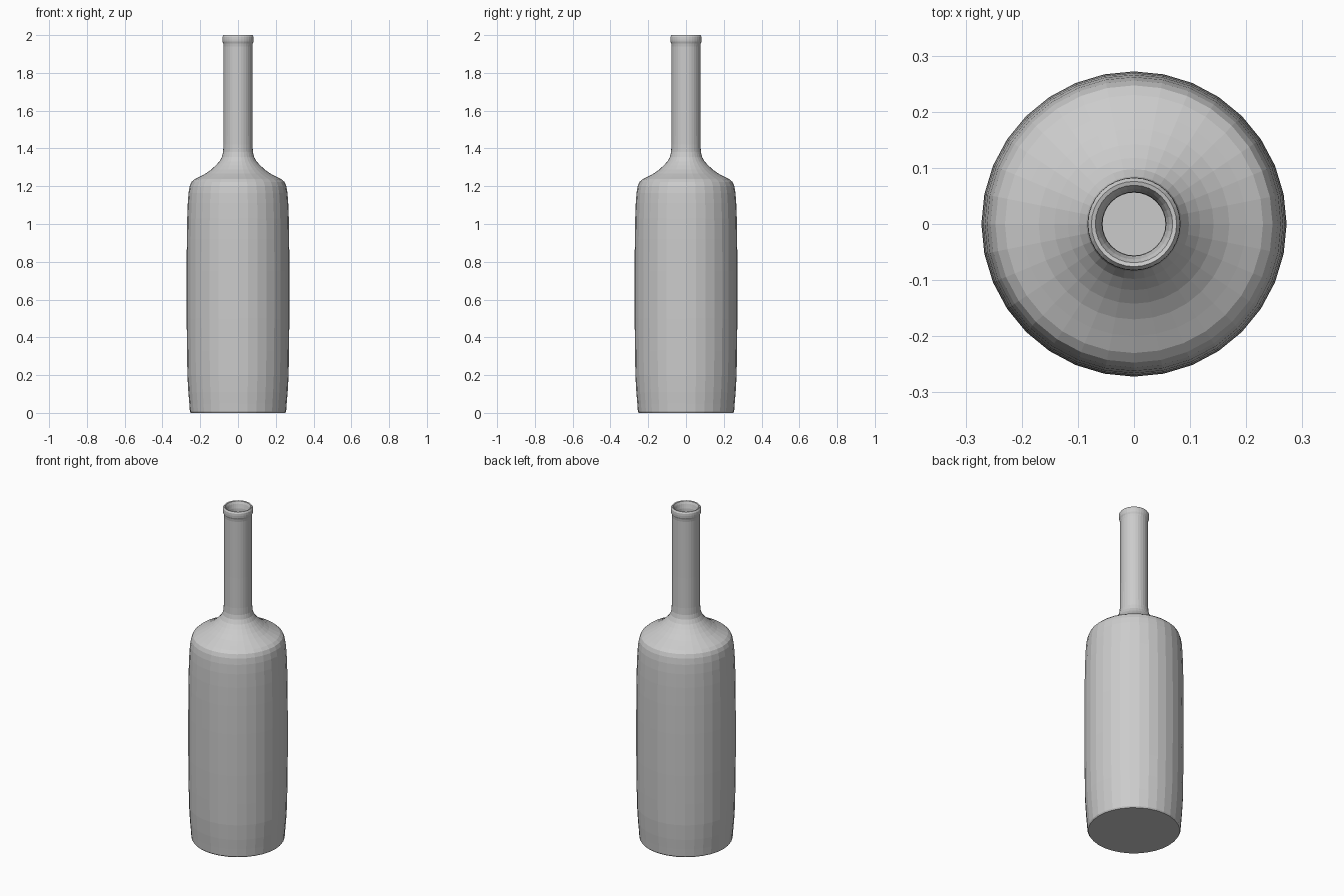
import bpy, bmesh, math

SIDES = 32


def lathe(name, profile):
    """Revolve (radius, z) points about z; both ends are closed with a disc."""
    bm = bmesh.new()
    rings = []
    for r, z in profile:
        rings.append([bm.verts.new((r * math.cos(2 * math.pi * i / SIDES),
                                    r * math.sin(2 * math.pi * i / SIDES), z))
                      for i in range(SIDES)])
    for a, b in zip(rings, rings[1:]):
        for i in range(SIDES):
            j = (i + 1) % SIDES
            bm.faces.new((a[i], a[j], b[j], b[i]))
    bm.faces.new(rings[0][::-1])
    bm.faces.new(rings[-1])
    mesh = bpy.data.meshes.new(name)
    bm.to_mesh(mesh)
    bm.free()
    obj = bpy.data.objects.new(name, mesh)
    bpy.context.collection.objects.link(obj)
    return obj


# Outer wall: base, body, shoulder, neck
outer = [(0.25, 0.0), (0.255, 0.008), (0.258, 0.05), (0.263, 0.11), (0.268, 0.2),
         (0.27, 0.33), (0.272, 0.5), (0.272, 0.75), (0.271, 0.92), (0.269, 1.03),
         (0.266, 1.11), (0.262, 1.165), (0.256, 1.2), (0.247, 1.222),
         (0.23, 1.237), (0.2, 1.252), (0.17, 1.268), (0.142, 1.288),
         (0.118, 1.31), (0.098, 1.332), (0.085, 1.355), (0.079, 1.38),
         (0.077, 1.42), (0.076, 1.6), (0.076, 1.94)]
# Rounded lip rolling into the mouth
lip = [(0.078, 1.955), (0.082, 1.965), (0.083, 1.978), (0.082, 1.991),
       (0.076, 2.0), (0.069, 1.998), (0.063, 1.985), (0.057, 1.96)]
# Inner wall running down to the floor
inner = [(0.056, 1.92), (0.056, 1.4), (0.063, 1.355), (0.08, 1.32),
         (0.13, 1.27), (0.19, 1.235), (0.23, 1.21), (0.242, 1.165),
         (0.25, 1.0), (0.252, 0.7), (0.25, 0.35), (0.24, 0.08), (0.235, 0.02)]

lathe("bottle", outer + lip + inner)
